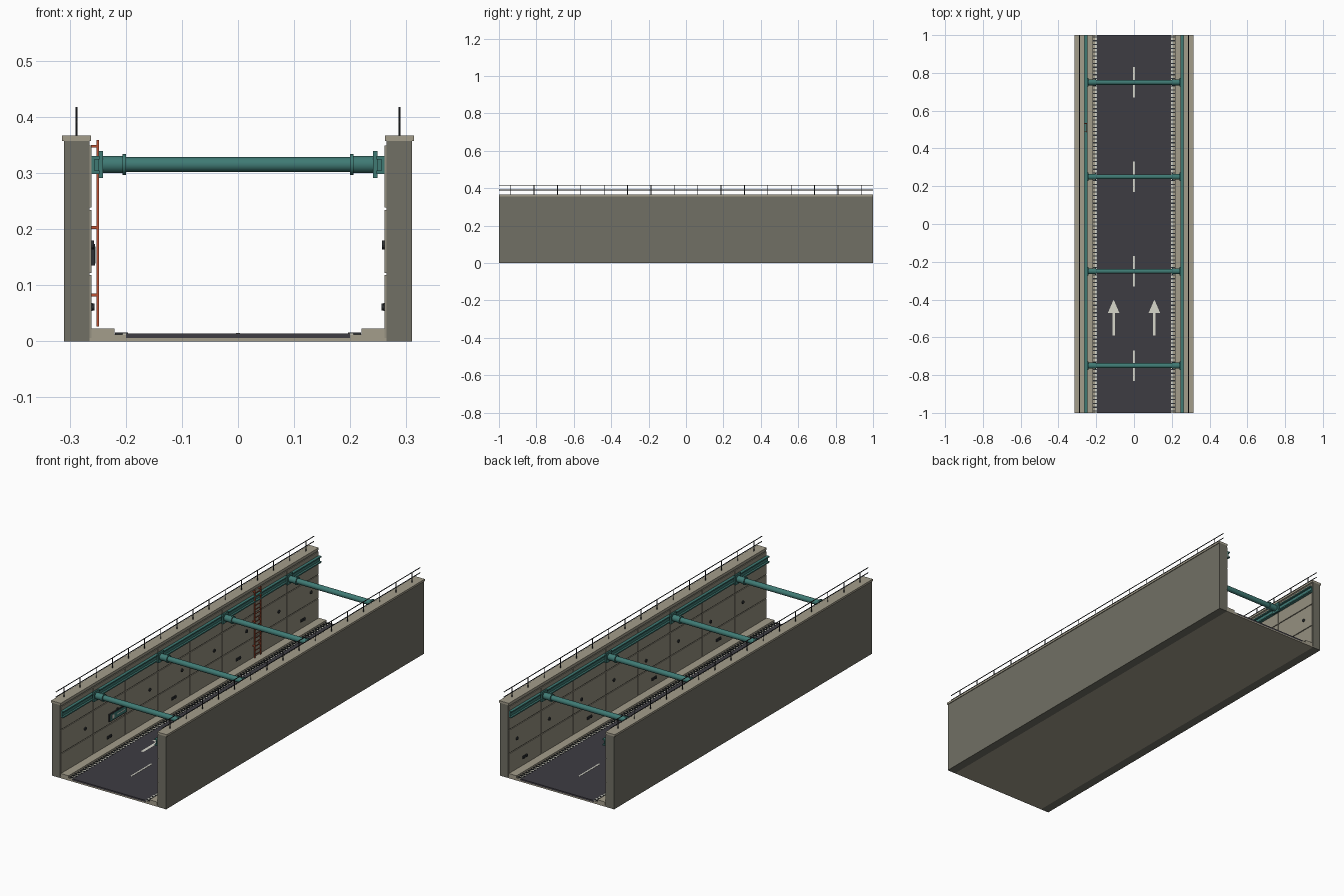
import bpy, bmesh, math
from mathutils import Matrix, Vector

if "Cube" in bpy.data.objects:
    bpy.data.objects.remove(bpy.data.objects["Cube"])


def material(name, rgb):
    m = bpy.data.materials.new(name)
    m.use_nodes = True
    m.diffuse_color = (*rgb, 1)
    m.node_tree.nodes["Principled BSDF"].inputs["Base Color"].default_value = (*rgb, 1)
    return m


WALL = material("grey concrete", (0.165, 0.162, 0.128))
PANEL = material("panel concrete", (0.30, 0.28, 0.215))
PALE = material("pale concrete", (0.37, 0.34, 0.26))
ROAD = material("asphalt", (0.048, 0.045, 0.055))
WHITE = material("road paint", (0.68, 0.68, 0.60))
TEAL = material("teal steel", (0.05, 0.195, 0.175))
DARK = material("dark metal", (0.026, 0.03, 0.033))
ORANGE = material("orange steel", (0.50, 0.085, 0.035))


def finish(name, bm, mat, smooth=False):
    bmesh.ops.recalc_face_normals(bm, faces=bm.faces)
    me = bpy.data.meshes.new(name)
    bm.to_mesh(me)
    bm.free()
    me.materials.append(mat)
    ob = bpy.data.objects.new(name, me)
    bpy.context.collection.objects.link(ob)
    if smooth:
        bpy.ops.object.select_all(action="DESELECT")
        ob.select_set(True)
        bpy.context.view_layer.objects.active = ob
        bpy.ops.object.shade_smooth_by_angle(angle=math.radians(35))
    return ob


def add_box(bm, x0, x1, y0, y1, z0, z1):
    centre = Vector(((x0 + x1) / 2, (y0 + y1) / 2, (z0 + z1) / 2))
    size = Matrix.Diagonal((abs(x1 - x0), y1 - y0, z1 - z0, 1))
    bmesh.ops.create_cube(bm, size=1, matrix=Matrix.Translation(centre) @ size)


def add_cylinder(bm, radius, start, end, sides=24):
    a, b = Vector(start), Vector(end)
    turn = (b - a).to_track_quat("Z", "Y").to_matrix().to_4x4()
    bmesh.ops.create_cone(bm, cap_ends=True, segments=sides, radius1=radius, radius2=radius,
                          depth=(b - a).length, matrix=Matrix.Translation((a + b) / 2) @ turn)


def boxes(name, mat, items):
    bm = bmesh.new()
    for item in items:
        add_box(bm, *item)
    return finish(name, bm, mat)


def steps(start, step, count):
    return [start + step * i for i in range(count)]


# Floor
boxes("base_slab", PALE, [(-0.265, 0.265, -1, 1, 0, 0.006)])
boxes("road", ROAD, [(-0.2, 0.2, -1, 1, 0.006, 0.014)])
strut_ys = steps(-0.75, 0.5, 4)
boxes("centre_dashes", WHITE, [(-0.004, 0.004, y - 0.08, y + 0.08, 0.014, 0.015) for y in strut_ys])

# Lane arrows
bm = bmesh.new()
for x in (-0.108, 0.108):
    outline = [(-0.007, -0.59), (0.007, -0.59), (0.007, -0.47), (0.03, -0.47),
               (0, -0.4), (-0.03, -0.47), (-0.007, -0.47)]
    bm.faces.new([bm.verts.new((x + px, py, 0.015)) for px, py in outline])
finish("lane_arrows", bm, WHITE)

for s, side in ((1, "left"), (-1, "right")):
    # Retaining wall, cap and curb
    boxes(side + "_wall", WALL, [(s * 0.265, s * 0.31, -1, 1, 0, 0.357)])
    boxes(side + "_cap", PALE, [(s * 0.262, s * 0.314, -1, 1, 0.357, 0.367)])
    boxes(side + "_curb", PALE, [(s * 0.22, s * 0.261, -1, 1, 0.006, 0.023)])

    # Wall cladding in three rows of eight
    rows = [(0.006, 0.118), (0.122, 0.234), (0.238, 0.349)]
    boxes(side + "_wall_panels", PANEL,
          [(s * 0.261, s * 0.265, y + 0.002, y + 0.248, z0, z1)
           for y in steps(-1, 0.25, 8) for z0, z1 in rows])

    # Gutter, edge line and drain bars
    boxes(side + "_gutter", PALE, [(s * 0.2, s * 0.22, -1, 1, 0.006, 0.012)])
    boxes(side + "_edge_line", WHITE, [(s * 0.197, s * 0.206, -1, 1, 0.012, 0.0148)])
    boxes(side + "_drain_bars", DARK,
          [(s * 0.196, s * 0.219, y - 0.003, y + 0.003, 0.012, 0.016) for y in steps(-0.99, 0.02, 100)])

    # Channel beam along the wall
    boxes(side + "_wale_beam", TEAL, [
        (s * 0.256, s * 0.261, -1, 1, 0.298, 0.33),
        (s * 0.247, s * 0.261, -1, 1, 0.298, 0.304),
        (s * 0.247, s * 0.261, -1, 1, 0.324, 0.33)])

    # Anchor heads and twin weep outlets
    bm = bmesh.new()
    for y in steps(-0.8125, 0.25, 8):
        add_cylinder(bm, 0.008, (s * 0.262, y, 0.172), (s * 0.257, y, 0.172), 12)
    for y in steps(-0.625, 0.5, 4):
        for dy in (-0.01, 0.01):
            add_cylinder(bm, 0.006, (s * 0.262, y + dy, 0.061), (s * 0.256, y + dy, 0.061), 12)
        add_box(bm, s * 0.262, s * 0.259, y - 0.018, y + 0.018, 0.054, 0.068)
    finish(side + "_anchors_and_weeps", bm, DARK)

    # Handrail
    bm = bmesh.new()
    x = s * 0.288
    for y in steps(-0.9375, 0.125, 16):
        add_cylinder(bm, 0.002, (x, y, 0.366), (x, y, 0.416), 8)
    for z in (0.391, 0.416):
        add_cylinder(bm, 0.002, (x, -1, z), (x, 1, z), 8)
    finish(side + "_handrail", bm, DARK, True)

# Cross struts with sleeves, rings and end plates
for i, y in enumerate(strut_ys):
    bm = bmesh.new()
    z = 0.315
    add_cylinder(bm, 0.013, (-0.243, y, z), (0.243, y, z))
    for s in (-1, 1):
        add_cylinder(bm, 0.0155, (s * 0.206, y, z), (s * 0.242, y, z))
        add_cylinder(bm, 0.0185, (s * 0.2, y, z), (s * 0.206, y, z))
        add_box(bm, s * 0.241, s * 0.249, y - 0.022, y + 0.022, 0.291, 0.339)
        add_box(bm, s * 0.248, s * 0.257, y - 0.012, y + 0.012, 0.303, 0.325)
    finish(f"cross_strut_{i + 1}", bm, TEAL, True)

# Access ladder
bm = bmesh.new()
for dy in (-0.022, 0.022):
    add_box(bm, -0.252, -0.248, 0.51 + dy - 0.003, 0.51 + dy + 0.003, 0.026, 0.359)
for z in steps(0.04, 0.02, 16):
    add_cylinder(bm, 0.002, (-0.25, 0.488, z), (-0.25, 0.532, z), 8)
for z in (0.08, 0.2, 0.345):
    for dy in (-0.022, 0.022):
        add_box(bm, -0.262, -0.25, 0.51 + dy - 0.002, 0.51 + dy + 0.002, z, z + 0.005)
finish("access_ladder", bm, ORANGE)

# Wall sign with plain pictogram plates
boxes("sign_frame", DARK, [(-0.262, -0.255, -0.63, -0.495, 0.135, 0.173)])
boxes("sign_face", TEAL, [(-0.255, -0.2542, -0.625, -0.5, 0.139, 0.169)])
boxes("sign_marks", WHITE, [
    (-0.2542, -0.2538, -0.612, -0.594, 0.145, 0.163),
    (-0.2542, -0.2538, -0.575, -0.515, 0.152, 0.156)])
